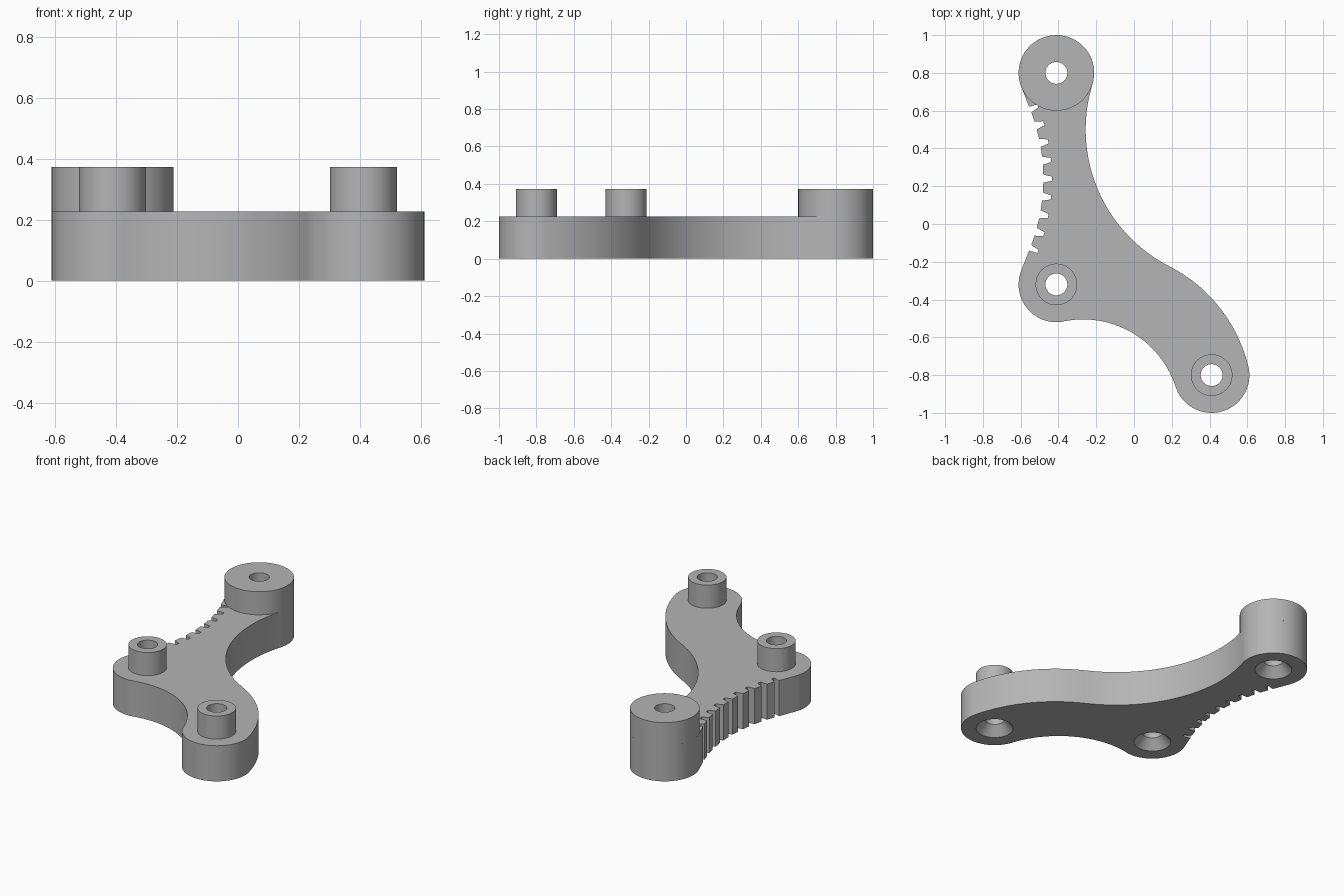
import bpy, bmesh
from math import sin, cos, pi, radians

cube = bpy.data.objects.get("Cube")
if cube:
    bpy.data.objects.remove(cube, do_unlink=True)

# One plain grey for the whole part
grey = bpy.data.materials.new("plain grey")
grey.use_nodes = True
grey.diffuse_color = (0.46, 0.46, 0.46, 1)
grey.node_tree.nodes["Principled BSDF"].inputs["Base Color"].default_value = (0.46, 0.46, 0.46, 1)

BASE, TOP = 0.226, 0.373
ROUND, STUD, HOLE, SINK = 0.2, 0.11, 0.058, 0.11
back, corner, front = (-0.411, 0.8), (-0.411, -0.32), (0.411, -0.8)


def arc(centre, r, a0, a1, n=28):
    """Points on an arc, angles in degrees."""
    angles = [radians(a0 + (a1 - a0) * i / n) for i in range(n + 1)]
    return [(centre[0] + r * cos(a), centre[1] + r * sin(a)) for a in angles]


def make_object(name, bm):
    bmesh.ops.remove_doubles(bm, verts=bm.verts, dist=0.0005)
    bmesh.ops.recalc_face_normals(bm, faces=bm.faces)
    mesh = bpy.data.meshes.new(name)
    bm.to_mesh(mesh)
    bm.free()
    mesh.materials.append(grey)
    obj = bpy.data.objects.new(name, mesh)
    bpy.context.collection.objects.link(obj)
    return obj


def lathe(name, centre, profile, closed, n=64):
    """Spin a (radius, z) profile around a vertical axis."""
    bm = bmesh.new()
    rings = [[bm.verts.new((centre[0] + r * cos(2 * pi * i / n),
                            centre[1] + r * sin(2 * pi * i / n), z))
              for i in range(n)] for r, z in profile]
    pairs = list(zip(rings, rings[1:]))
    if closed:
        pairs.append((rings[-1], rings[0]))
    else:
        bm.faces.new(rings[0])
        bm.faces.new(rings[-1])
    for a, b in pairs:
        for i in range(n):
            j = (i + 1) % n
            bm.faces.new((a[i], a[j], b[j], b[i]))
    return make_object(name, bm)


def smooth(obj):
    bpy.ops.object.select_all(action="DESELECT")
    obj.select_set(True)
    bpy.context.view_layer.objects.active = obj
    bpy.ops.object.shade_smooth_by_angle(angle=radians(20))


# Arm outline: rounded ends joined by tangent arcs
outline = arc(back, ROUND, 200.3, -17.2, 40)
outline += arc((0.557, 0.5), 0.813, 162.8, 242.9)[1:]
outline += arc((-0.182, -0.945), 0.81, 62.9, 13.8)[1:]
outline += arc(front, ROUND, 13.8, -162.1, 36)[1:]
outline += arc((-0.27, -1.02), 0.515, 17.9, 101.3)[1:]
outline += arc(corner, ROUND, -78.7, -200.3)[1:]

# Toothed concave edge, listed as (radius, angle) around a far centre
TIP, ROOT, PITCH = 1.0, 1.045, 0.095
teeth = [(TIP, -0.391), (ROOT, -0.386)]
for k in range(8):
    a = (k - 3.5) * PITCH
    teeth += [(ROOT, a - 0.037), (TIP, a - 0.026), (TIP, a + 0.026), (ROOT, a + 0.037)]
teeth += [(ROOT, 0.386), (TIP, 0.391)]
outline += [(-1.48 + r * cos(a), 0.24 + r * sin(a)) for r, a in teeth]

# Arm plate
bm = bmesh.new()
plate = bm.faces.new([bm.verts.new((x, y, 0)) for x, y in outline])
raised = bmesh.ops.extrude_face_region(bm, geom=[plate], use_keep_orig=True)["geom"]
bmesh.ops.translate(bm, vec=(0, 0, BASE),
                    verts=[v for v in raised if isinstance(v, bmesh.types.BMVert)])
arm = make_object("toothed_arm", bm)

# Countersunk holes
for centre in (back, corner, front):
    cutter = lathe("hole_cutter", centre, [(SINK + 0.02, -0.02), (SINK, 0), (HOLE, 0.06), (HOLE, 0.5)], False)
    cutter.hide_render = True
    cut = arm.modifiers.new("hole", "BOOLEAN")
    cut.operation = "DIFFERENCE"
    cut.solver = "EXACT"
    cut.object = cutter
    bpy.context.view_layer.objects.active = arm
    bpy.ops.object.modifier_apply(modifier=cut.name)
    bpy.data.objects.remove(cutter, do_unlink=True)
smooth(arm)

# Hollow bosses standing on the plate
for name, centre, r in (("back_boss", back, ROUND), ("corner_boss", corner, STUD), ("front_boss", front, STUD)):
    smooth(lathe(name, centre, [(HOLE, BASE), (r, BASE), (r, TOP), (HOLE, TOP)], True))
